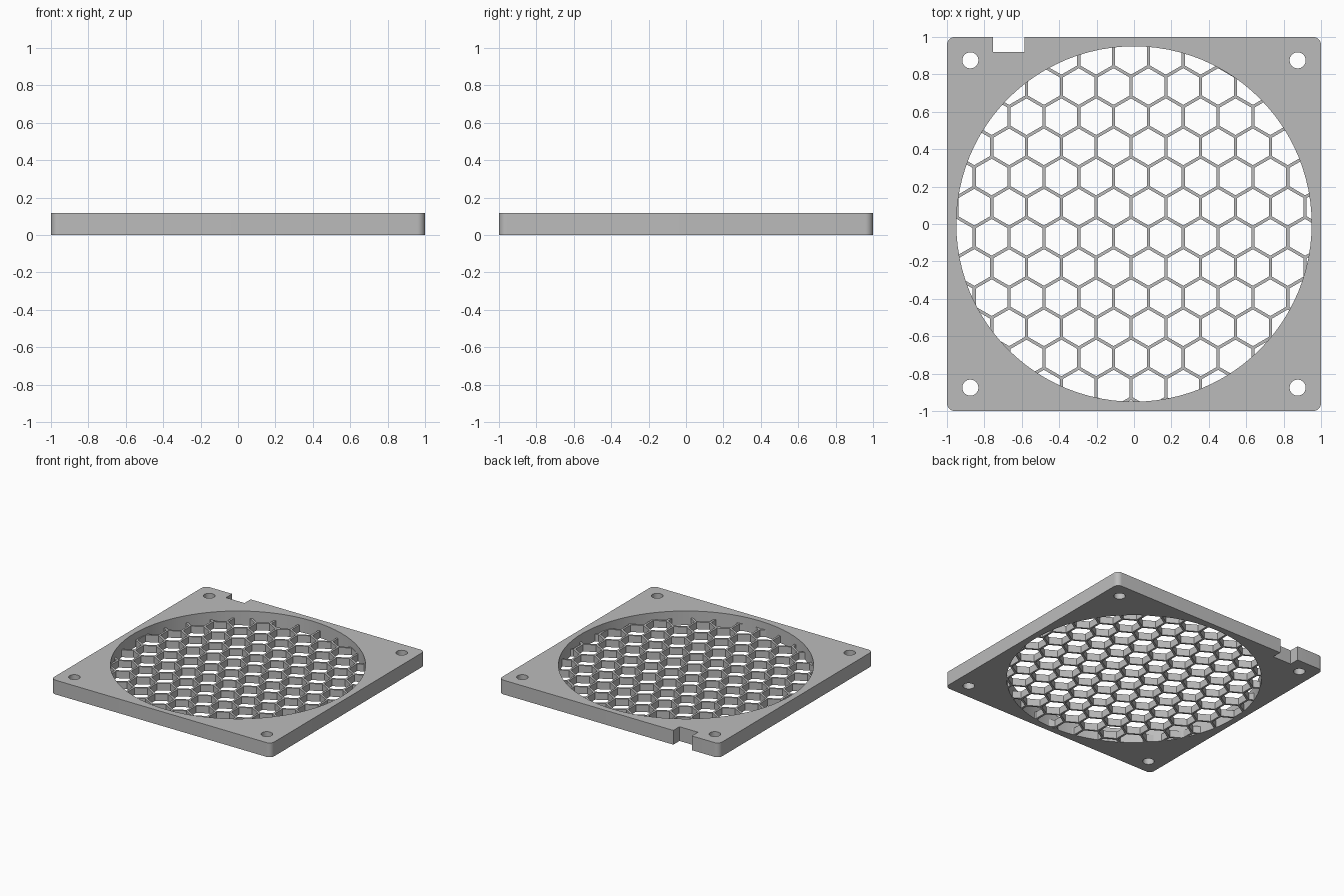
import bpy, bmesh
from math import pi, sqrt, hypot
from mathutils import Matrix

cube = bpy.data.objects.get("Cube")
if cube:
    bpy.data.objects.remove(cube)

HEIGHT, GRID_H = 0.117, 0.058      # frame and mesh thickness
RADIUS, SEGS = 0.95, 96            # main opening
PITCH, WALL = 0.1862, 0.0167       # honeycomb spacing and wall thickness
ROW = PITCH * sqrt(3) / 2

grey = bpy.data.materials.new("grey plastic")
grey.use_nodes = True
colour = (0.5, 0.5, 0.5, 1)
grey.diffuse_color = colour
grey.node_tree.nodes["Principled BSDF"].inputs["Base Color"].default_value = colour


def prism(bm, r, sides, x, y, z0, z1, turn=0):
    """Upright prism between two heights."""
    place = Matrix.Translation((x, y, (z0 + z1) / 2)) @ Matrix.Rotation(turn, 4, "Z")
    bmesh.ops.create_cone(bm, cap_ends=True, segments=sides, radius1=r, radius2=r,
                          depth=z1 - z0, matrix=place)


def box(bm, x0, x1, y0, y1, z0, z1):
    place = Matrix.Translation(((x0 + x1) / 2, (y0 + y1) / 2, (z0 + z1) / 2))
    size = Matrix.Diagonal((x1 - x0, y1 - y0, z1 - z0, 1))
    return bmesh.ops.create_cube(bm, size=1, matrix=place @ size)["verts"]


def finish(bm, name):
    mesh = bpy.data.meshes.new(name)
    bm.to_mesh(mesh)
    bm.free()
    mesh.materials.append(grey)
    obj = bpy.data.objects.new(name, mesh)
    bpy.context.collection.objects.link(obj)
    return obj


def cut(obj, cutter):
    """Subtract the cutter, apply the result and remove the cutter."""
    mod = obj.modifiers.new("cut", "BOOLEAN")
    mod.operation, mod.solver, mod.object = "DIFFERENCE", "EXACT", cutter
    bpy.ops.object.select_all(action="DESELECT")
    bpy.context.view_layer.objects.active = obj
    obj.select_set(True)
    bpy.ops.object.modifier_apply(modifier=mod.name)
    bpy.data.objects.remove(cutter)
    bpy.ops.object.shade_smooth_by_angle(angle=pi / 6)


# Square frame with rounded upright corners
bm = bmesh.new()
box(bm, -1, 1, -1, 1, 0, HEIGHT)
uprights = [e for e in bm.edges if abs(e.verts[0].co.z - e.verts[1].co.z) > 0.01]
bmesh.ops.bevel(bm, geom=uprights, offset=0.042, segments=8, profile=0.5, affect="EDGES")
frame = finish(bm, "frame")

# Main opening, four screw holes and the cable notch
bm = bmesh.new()
prism(bm, RADIUS, SEGS, 0, 0, -0.1, 0.3)
for sx in (-1, 1):
    for sy in (-1, 1):
        prism(bm, 0.043, 32, sx * 0.875, sy * 0.875, -0.1, 0.3)
box(bm, -0.753, -0.585, 0.92, 1.1, -0.1, 0.3)
cut(frame, finish(bm, "frame_cutter"))

# Honeycomb mesh, flush with the underside
bm = bmesh.new()
prism(bm, RADIUS, SEGS, 0, 0, 0, GRID_H)
grid = finish(bm, "honeycomb_mesh")

bm = bmesh.new()
for j in range(-7, 7):
    for i in range(-7, 8):
        x = -0.016 + (i + 0.5 * ((j + 1) % 2)) * PITCH
        y = 0.09 + j * ROW
        if hypot(x, y) < RADIUS + PITCH:
            prism(bm, (PITCH - WALL) / sqrt(3), 6, x, y, -0.1, 0.2)
cut(grid, finish(bm, "honeycomb_cutter"))
